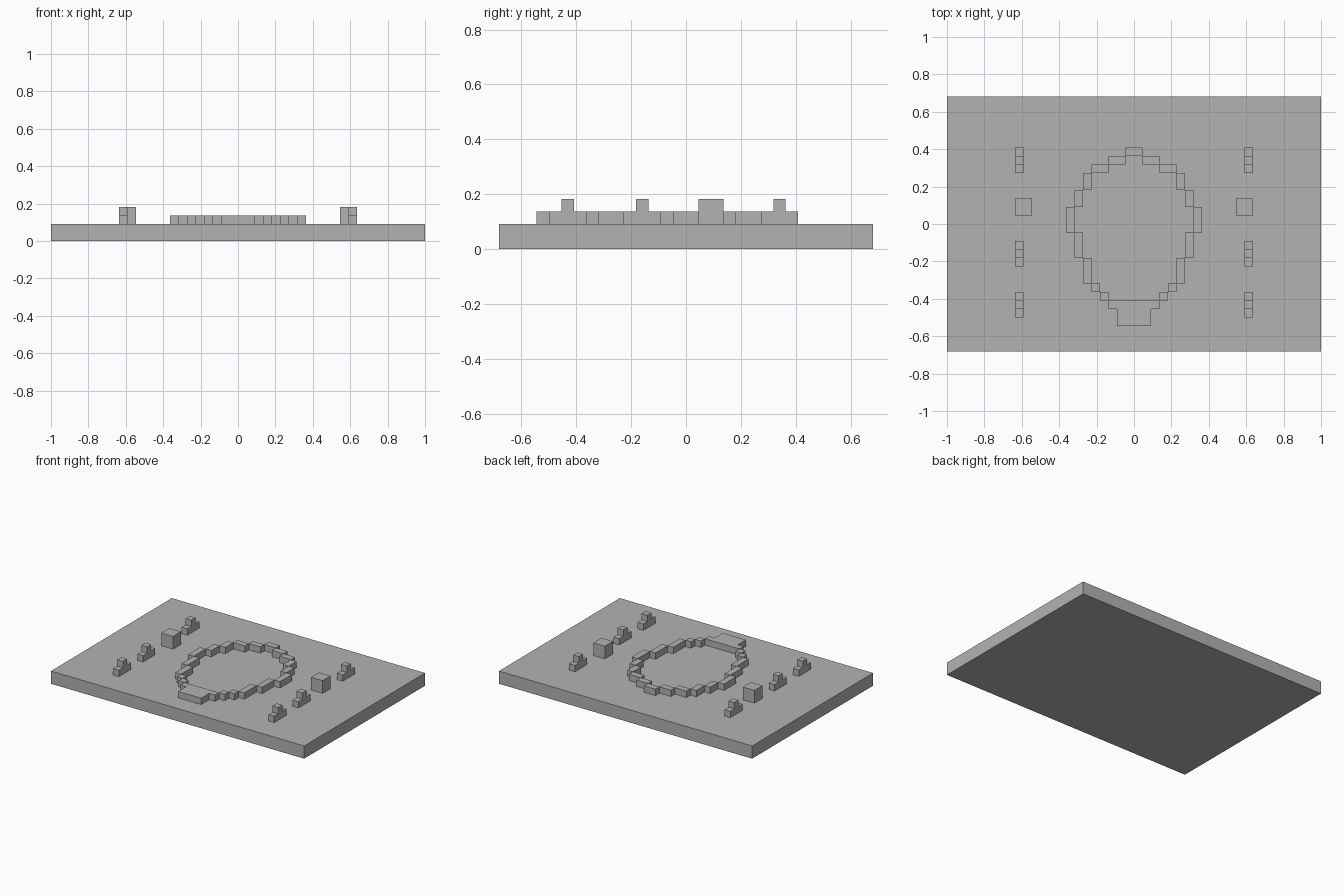
import bpy
import bmesh
from mathutils import Matrix, Vector

if "Cube" in bpy.data.objects:
    bpy.data.objects.remove(bpy.data.objects["Cube"], do_unlink=True)

U = 2 / 44          # one block of the grid
TOP = 2             # slab height in blocks

grey = bpy.data.materials.new("plain_grey")
grey.use_nodes = True
GREY = (0.45, 0.45, 0.45, 1)
grey.diffuse_color = GREY
grey.node_tree.nodes["Principled BSDF"].inputs["Base Color"].default_value = GREY


def blocks(name, boxes):
    """One object made of boxes given in blocks: (x0, x1, y0, y1, z0, z1)."""
    bm = bmesh.new()
    for x0, x1, y0, y1, z0, z1 in boxes:
        size = Vector((x1 - x0, y1 - y0, z1 - z0)) * U
        mid = Vector((x0 + x1, y0 + y1, z0 + z1)) * U / 2
        bmesh.ops.create_cube(
            bm, size=1, matrix=Matrix.Translation(mid) @ Matrix.Diagonal(size).to_4x4())
    mesh = bpy.data.meshes.new(name)
    bm.to_mesh(mesh)
    bm.free()
    mesh.materials.append(grey)
    obj = bpy.data.objects.new(name, mesh)
    bpy.context.collection.objects.link(obj)
    return obj


# Base slab
blocks("base_slab", [(-22, 22, -15, 15, 0, TOP)])

# Raised ring: right half as (inner x, outer x, low y, high y), then mirrored
half_ring = [
    (1, 3, 7, 8), (3, 5, 6, 7), (5, 6, 4, 6), (6, 7, 2, 4), (7, 8, -1, 2),
    (6, 7, -4, -1), (5, 6, -7, -4), (4, 5, -8, -7), (3, 4, -9, -8),
]
ring = [(-1, 1, 8, 9, TOP, TOP + 1)]
for a, b, y0, y1 in half_ring:
    ring += [(a, b, y0, y1, TOP, TOP + 1), (-b, -a, y0, y1, TOP, TOP + 1)]
blocks("ring_wall", ring)

# Stepped sill closing the front of the ring
blocks("ring_sill", [(-3, 3, -10, -9, TOP, TOP + 1), (-2, 2, -12, -10, TOP, TOP + 1)])

# Side rows: three stepped markers and one cube on each side
for side, x in (("left", 13), ("right", -14)):
    for place, y in (("back", 7), ("middle", -4), ("front", -10)):
        blocks(f"{side}_{place}_marker", [
            (x, x + 1, y - 1, y, TOP, TOP + 1),
            (x, x + 1, y, y + 1, TOP, TOP + 2),
            (x, x + 1, y + 1, y + 2, TOP, TOP + 1),
        ])
    cx = 12 if side == "left" else -14
    blocks(f"{side}_cube", [(cx, cx + 2, 1, 3, TOP, TOP + 2)])
